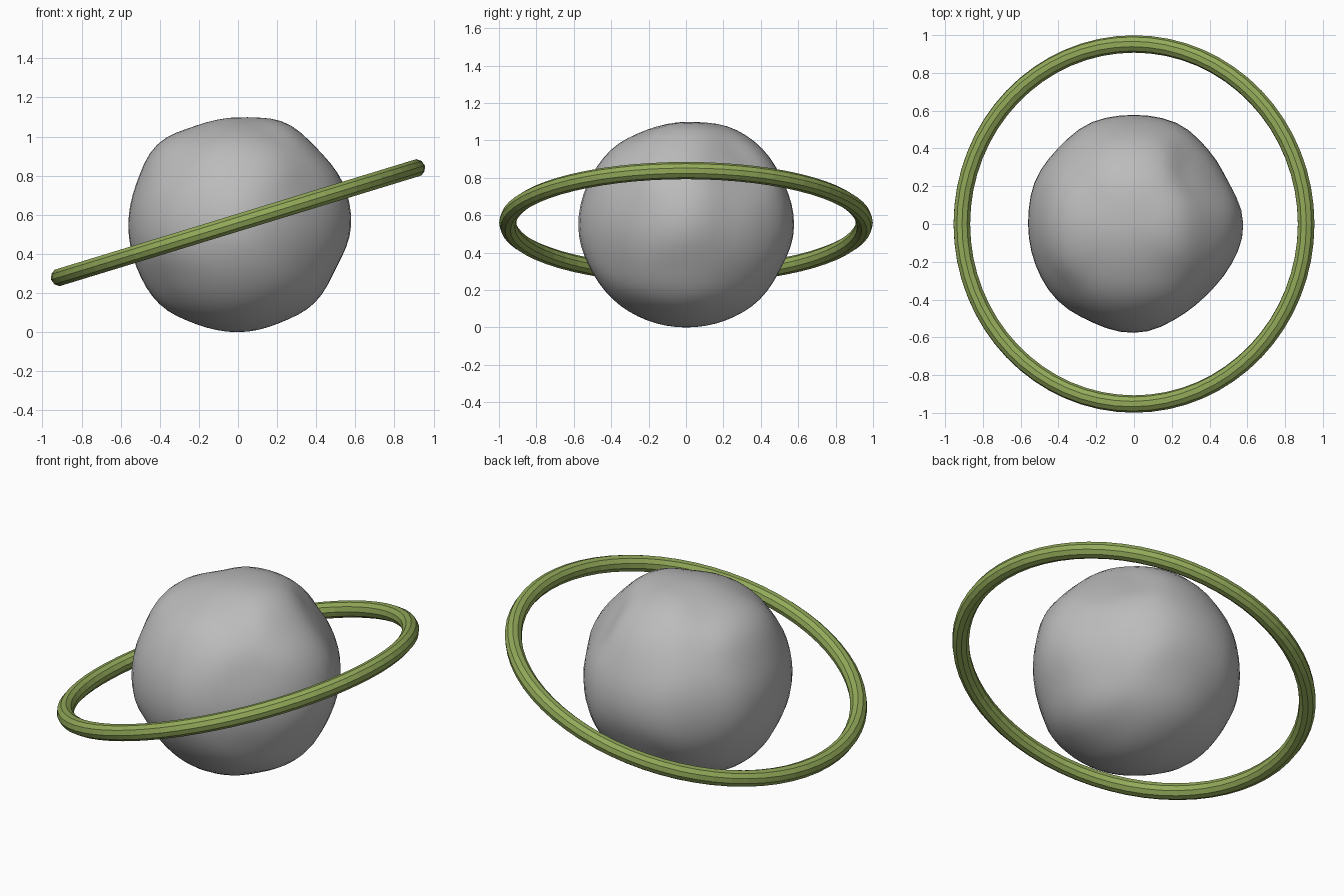
import bpy, bmesh, math
from mathutils import Vector, Matrix

if "Cube" in bpy.data.objects:
    bpy.data.objects.remove(bpy.data.objects["Cube"])

CENTRE = Vector((0, 0, 0.55))


def material(name, rgb):
    m = bpy.data.materials.new(name)
    m.diffuse_color = (*rgb, 1)
    m.use_nodes = True
    m.node_tree.nodes["Principled BSDF"].inputs["Base Color"].default_value = m.diffuse_color
    return m


def add_object(name, bm, mat):
    bmesh.ops.recalc_face_normals(bm, faces=bm.faces)
    mesh = bpy.data.meshes.new(name)
    bm.to_mesh(mesh)
    bm.free()
    mesh.materials.append(mat)
    obj = bpy.data.objects.new(name, mesh)
    bpy.context.collection.objects.link(obj)
    return obj


# Lumpy outline radii every 22.5 degrees in the three main planes
OUTLINES = [
    (Vector((1, 0, 0)), Vector((0, 1, 0)),
     [.588, .54, .555, .585, .58, .588, .565, .575, .56, .565, .575, .562, .58, .545, .535, .553]),
    (Vector((1, 0, 0)), Vector((0, 0, 1)),
     [.585, .582, .563, .587, .55, .55, .592, .56, .56, .56, .572, .545, .545, .538, .561, .542]),
    (Vector((0, 1, 0)), Vector((0, 0, 1)),
     [.578, .568, .58, .579, .55, .55, .572, .57, .58, .56, .556, .548, .545, .55, .56, .552]),
]
samples = []
for a, b, radii in OUTLINES:
    for i, r in enumerate(radii):
        t = i * math.pi / 8
        samples.append((a * math.cos(t) + b * math.sin(t), r))
# Dents between the outlines
samples += [(Vector((.6, .35, .5)).normalized(), .53),
            (Vector((.9, .2, -.3)).normalized(), .54),
            (Vector((-.5, -.6, -.6)).normalized(), .55)]


def radius(d):
    total, weight = 0.56 * 0.03, 0.03
    for s, r in samples:
        w = math.exp((d.dot(s) - 1) / 0.035)
        total += w * r
        weight += w
    return total / weight


# Planet body
bm = bmesh.new()
bmesh.ops.create_uvsphere(bm, u_segments=48, v_segments=32, radius=1)
for v in bm.verts:
    d = v.co.normalized()
    v.co = CENTRE + d * radius(d)
low = min(v.co.z for v in bm.verts)
for v in bm.verts:
    v.co.z -= low
planet = add_object("planet_body", bm, material("stone grey", (.5, .5, .5)))
for p in planet.data.polygons:
    p.use_smooth = True

# Tilted ring
MAJOR, MINOR, N, SIDES = 0.953, 0.046, 64, 10
bm = bmesh.new()
loops = []
for i in range(N):
    t = 2 * math.pi * i / N
    loop = []
    for j in range(SIDES):
        p = 2 * math.pi * j / SIDES
        r = MAJOR + MINOR * math.cos(p)
        loop.append(bm.verts.new((r * math.cos(t), r * math.sin(t), MINOR * math.sin(p))))
    loops.append(loop)
for i in range(N):
    a, b = loops[i], loops[(i + 1) % N]
    for j in range(SIDES):
        k = (j + 1) % SIDES
        bm.faces.new((a[j], b[j], b[k], a[k]))
bm.transform(Matrix.Translation((0, 0, 0.56)) @ Matrix.Rotation(math.radians(-17), 4, 'Y'))
add_object("tilted_ring", bm, material("moss green", (.29, .40, .10)))
